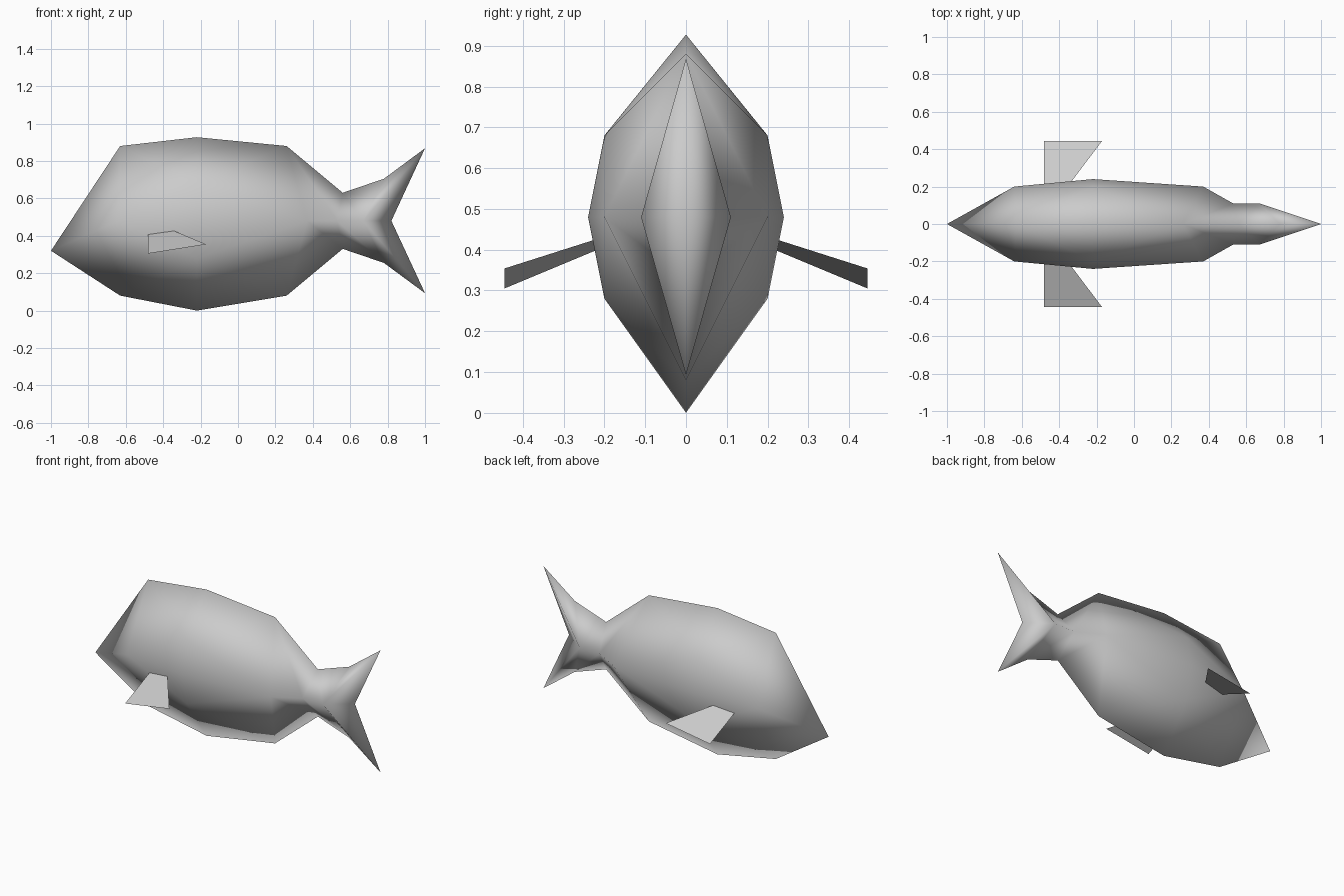
import bpy, bmesh

cube = bpy.data.objects.get("Cube")
if cube:
    bpy.data.objects.remove(cube, do_unlink=True)

grey = bpy.data.materials.new("plain_grey")
grey.use_nodes = True
grey.diffuse_color = (0.6, 0.6, 0.6, 1)
grey.node_tree.nodes["Principled BSDF"].inputs["Base Color"].default_value = (0.6, 0.6, 0.6, 1)


def finish(bm, name, smooth):
    bmesh.ops.recalc_face_normals(bm, faces=bm.faces[:])
    mesh = bpy.data.meshes.new(name)
    bm.to_mesh(mesh)
    bm.free()
    mesh.materials.append(grey)
    for poly in mesh.polygons:
        poly.use_smooth = smooth
    obj = bpy.data.objects.new(name, mesh)
    bpy.context.collection.objects.link(obj)


def add_face(bm, *verts):
    bm.faces.new(verts)


MID = 0.48

# Body: one half, mirrored across the ridge line
bm = bmesh.new()
nose = bm.verts.new((-1, 0, 0.32))


# diamond section: ridge x, half height, flank x, flank width
def diamond(ridge_x, half, side_x, width):
    points = [(ridge_x, 0, MID + half), (side_x, width, MID), (ridge_x, 0, MID - half)]
    return [bm.verts.new(p) for p in points]


head = diamond(-0.63, 0.4, -0.64, 0.2)
rear = diamond(0.26, 0.4, 0.37, 0.2)
root = diamond(0.56, 0.15, 0.53, 0.11)
fan = diamond(0.78, 0.225, 0.67, 0.11)

# fuller section at the middle of the trunk
girth = [bm.verts.new((-0.22, y, z)) for y, z in
         [(0, 0.927), (0.2, 0.68), (0.24, MID), (0.2, 0.28), (0, 0)]]

# head
add_face(bm, nose, head[0], head[1])
add_face(bm, nose, head[1], head[2])
# trunk, on both sides of the girth
for end in (head, rear):
    add_face(bm, end[0], girth[0], girth[1])
    add_face(bm, end[0], girth[1], end[1])
    add_face(bm, end[1], girth[1], girth[2])
    add_face(bm, end[1], girth[2], girth[3])
    add_face(bm, end[1], girth[3], end[2])
    add_face(bm, end[2], girth[3], girth[4])
# narrowing to the tail root, then the root of the fan
for a, b in ((rear, root), (root, fan)):
    for i in range(2):
        add_face(bm, a[i], b[i], b[i + 1], a[i + 1])
# tail fan with two tips and a notch
notch = bm.verts.new((0.82, 0, MID))
for i, tip_z in ((0, 0.868), (2, 0.093)):
    tip = bm.verts.new((1, 0, tip_z))
    add_face(bm, fan[i], tip, fan[1])
    add_face(bm, fan[1], tip, notch)

bmesh.ops.mirror(bm, geom=bm.verts[:] + bm.edges[:] + bm.faces[:],
                 axis='Y', merge_dist=0.0005)
bmesh.ops.remove_doubles(bm, verts=bm.verts[:], dist=0.0005)
finish(bm, "fish_body", True)

# Side fins: single flat sheets rooted in the flanks
for side, name in ((-1, "front_side_fin"), (1, "back_side_fin")):
    bm = bmesh.new()
    outline = [(-0.48, 0.2, 0.407), (-0.355, 0.2, 0.432),
               (-0.17, 0.445, 0.354), (-0.48, 0.445, 0.305)]
    add_face(bm, *[bm.verts.new((x, side * y, z)) for x, y, z in outline])
    finish(bm, name, False)
